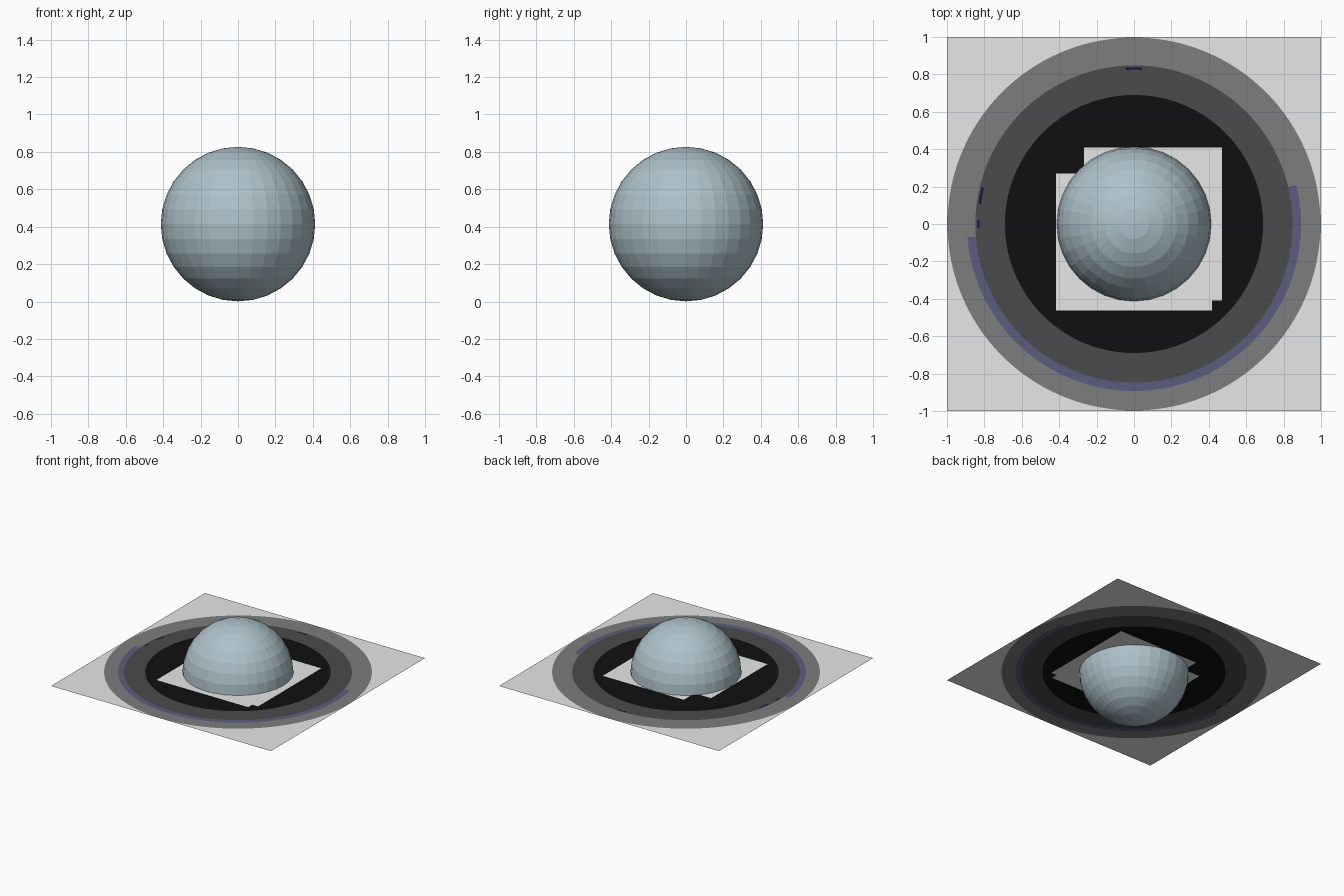
import bpy, bmesh, math

if "Cube" in bpy.data.objects:
    bpy.data.objects.remove(bpy.data.objects["Cube"])

R = 0.413          # ball radius
Z = 0.414          # height of ball centre and of the flat sheet


def material(name, rgb):
    m = bpy.data.materials.new(name)
    m.diffuse_color = (*rgb, 1)
    m.use_nodes = True
    m.node_tree.nodes["Principled BSDF"].inputs["Base Color"].default_value = m.diffuse_color
    return m


LIGHT, GREY, DARK, BLACK, BLUE, NAVY = range(6)
sheet_mats = [
    material("light_grey", (0.80, 0.80, 0.80)),
    material("mid_grey", (0.205, 0.205, 0.205)),
    material("dark_grey", (0.069, 0.069, 0.069)),
    material("near_black", (0.005, 0.005, 0.005)),
    material("slate_blue", (0.107, 0.107, 0.21)),
    material("navy", (0.006, 0.006, 0.06)),
]
ball_mat = material("pale_steel", (0.42, 0.54, 0.59))


def add_object(name, bm, mats):
    me = bpy.data.meshes.new(name)
    bm.to_mesh(me)
    bm.free()
    for m in mats:
        me.materials.append(m)
    ob = bpy.data.objects.new(name, me)
    bpy.context.collection.objects.link(ob)
    return ob


# Ball: flat-shaded UV sphere
bm = bmesh.new()
bmesh.ops.create_uvsphere(bm, u_segments=32, v_segments=16, radius=R)
add_object("ball", bm, [ball_mat]).location.z = Z


# Sheet: concentric bands, with square rim and a notched light patch in the middle
def box_exit(a, x0, x1, y0, y1):
    """Distance along angle a from the origin to the edge of a box."""
    c, s = math.cos(a), math.sin(a)
    d = []
    if abs(c) > 1e-9:
        d.append((x1 if c > 0 else x0) / c)
    if abs(s) > 1e-9:
        d.append((y1 if s > 0 else y0) / s)
    return min(d)


PATCH = [(-0.417, 0.417, -0.463, 0.27), (-0.267, 0.47, -0.41, 0.41)]
CORNERS = [(-0.417, 0.27), (-0.267, 0.27), (-0.267, 0.41), (0.47, 0.41),
           (0.47, -0.41), (0.417, -0.41), (0.417, -0.463), (-0.417, -0.463)]


def patch_edge(a):
    return max(box_exit(a, *b) for b in PATCH)


def rim(a):
    return box_exit(a, -1, 1, -1, 1)


def arc_colour(base, special, spans):
    """Colour by angle in degrees: special inside any span, base elsewhere."""
    return lambda d: special if any(lo <= d <= hi for lo, hi in spans) else base


# (outer radius, colour) from the centre outwards
BANDS = [
    (patch_edge, LIGHT),
    (0.69, BLACK),
    (0.825, DARK),
    (0.838, arc_colour(DARK, NAVY, [(87, 93), (167, 172), (178, 182)])),
    (0.848, DARK),
    (0.893, arc_colour(GREY, BLUE, [(0, 13.5), (184.5, 360)])),
    (0.997, GREY),
    (rim, LIGHT),
]

angles = {round(math.radians(1.5 * i), 6) for i in range(240)}
angles |= {round(math.atan2(y, x) % math.tau, 6) for x, y in CORNERS}
angles = sorted(angles)
n = len(angles)

bm = bmesh.new()
centre = bm.verts.new((0, 0, 0))
inner = None
for radius, colour in BANDS:
    ring = []
    for a in angles:
        r = radius(a) if callable(radius) else radius
        ring.append(bm.verts.new((r * math.cos(a), r * math.sin(a), 0)))
    for i in range(n):
        j = (i + 1) % n
        if inner:
            f = bm.faces.new((inner[i], ring[i], ring[j], inner[j]))
        else:
            f = bm.faces.new((centre, ring[i], ring[j]))
        end = angles[j] if j else math.tau
        mid = math.degrees((angles[i] + end) / 2)
        f.material_index = colour(mid) if callable(colour) else colour
    inner = ring
add_object("patterned_sheet", bm, sheet_mats).location.z = Z
